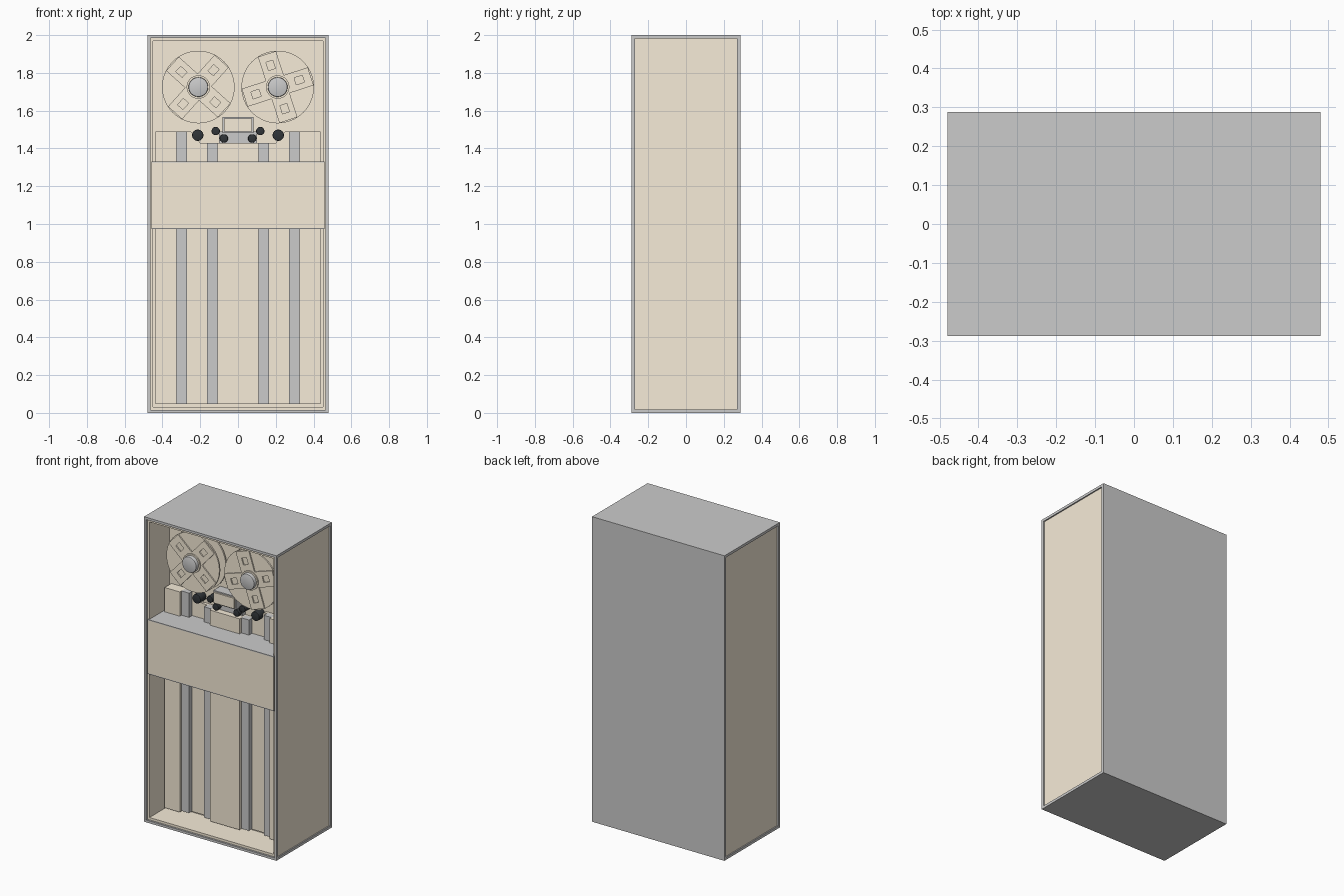
import bpy, bmesh, math
from mathutils import Vector, Matrix

if "Cube" in bpy.data.objects:
    bpy.data.objects.remove(bpy.data.objects["Cube"])

FRONT = -0.2875          # y of the cabinet front; depths are measured from here


def material(name, rgb):
    m = bpy.data.materials.new(name)
    m.diffuse_color = (*rgb, 1)
    m.use_nodes = True
    m.node_tree.nodes["Principled BSDF"].inputs["Base Color"].default_value = m.diffuse_color
    return m


TAN = material("tan", (0.93, 0.84, 0.69))
BLACK = material("black", (0.03, 0.035, 0.04))


def finish(name, bm, mat=None, smooth=False):
    bmesh.ops.recalc_face_normals(bm, faces=bm.faces)
    me = bpy.data.meshes.new(name)
    bm.to_mesh(me)
    bm.free()
    ob = bpy.data.objects.new(name, me)
    bpy.context.collection.objects.link(ob)
    if mat:
        me.materials.append(mat)
    if smooth:
        bpy.ops.object.select_all(action='DESELECT')
        ob.select_set(True)
        bpy.context.view_layer.objects.active = ob
        bpy.ops.object.shade_smooth_by_angle(angle=math.radians(35))
    return ob


def add_box(bm, x0, x1, z0, z1, d0, d1, mat=Matrix()):
    size = Matrix.Diagonal((x1 - x0, d1 - d0, z1 - z0, 1))
    pos = Matrix.Translation(((x0 + x1) / 2, FRONT + (d0 + d1) / 2, (z0 + z1) / 2))
    bmesh.ops.create_cube(bm, size=1, matrix=mat @ pos @ size)


def box(name, x0, x1, z0, z1, d0, d1, mat=None):
    bm = bmesh.new()
    add_box(bm, x0, x1, z0, z1, d0, d1)
    return finish(name, bm, mat)


def disc(name, x, z, r, d0, d1, mat=None, seg=48, bevel=0):
    """Cylinder facing the front, with an optional bevelled front rim."""
    bm = bmesh.new()
    bmesh.ops.create_cone(bm, cap_ends=True, segments=seg, radius1=r, radius2=r, depth=d1 - d0,
                          matrix=Matrix.Translation((x, FRONT + (d0 + d1) / 2, z))
                          @ Matrix.Rotation(math.pi / 2, 4, 'X'))
    if bevel:
        ymin = min(v.co.y for v in bm.verts)
        rim = [e for e in bm.edges if all(abs(v.co.y - ymin) < 1e-5 for v in e.verts)]
        bmesh.ops.bevel(bm, geom=rim, offset=bevel, segments=2, profile=0.5, affect='EDGES')
    return finish(name, bm, mat, True)


def prism(name, pts, d0, d1, mat):
    """Extrude an x-z outline from depth d0 to d1."""
    bm = bmesh.new()
    f = bm.faces.new([bm.verts.new((x, FRONT + d0, z)) for x, z in pts])
    ext = bmesh.ops.extrude_face_region(bm, geom=[f])["geom"]
    bmesh.ops.translate(bm, vec=(0, d1 - d0, 0), verts=[v for v in ext if isinstance(v, bmesh.types.BMVert)])
    return finish(name, bm, mat)


def push(bm, face, depth):
    """Sink a face straight into the body."""
    n = face.normal.copy()
    new = bmesh.ops.extrude_discrete_faces(bm, faces=[face])["faces"][0]
    bmesh.ops.translate(bm, vec=-n * depth, verts=new.verts)
    new.material_index = 1
    bm.normal_update()
    return new


# Cabinet: grey shell, inset tan side panels, open tan front cavity
bm = bmesh.new()
add_box(bm, -0.48, 0.48, 0, 2, 0, 0.575)
bm.normal_update()
for f in [f for f in bm.faces if abs(f.normal.x) > 0.9]:
    bmesh.ops.inset_region(bm, faces=[f], thickness=0.024)
    push(bm, f, 0.008)
bm.normal_update()
front = [f for f in bm.faces if f.normal.y < -0.9 and abs(f.calc_center_median().x) < 0.01
         and f.calc_area() > 1][0]
bmesh.ops.inset_region(bm, faces=[front], thickness=0.022)
lip = push(bm, front, 0.012)
bmesh.ops.inset_region(bm, faces=[lip], thickness=0.022)
for f in bm.faces:
    if any(f in e.link_faces for e in lip.edges):
        f.material_index = 1
cavity = push(bm, lip, 0.208)
for e in cavity.edges:
    for f in e.link_faces:
        f.material_index = 1
cabinet = finish("cabinet", bm)
cabinet.data.materials.append(None)
cabinet.data.materials.append(TAN)

# Middle door band
box("middle_band", -0.457, 0.457, 0.98, 1.325, 0.004, 0.2, TAN)
for z in (0.974, 1.325):
    box("band_trim", -0.457, 0.457, z, z + 0.006, 0.004, 0.2)

# Lower back plate with a stepped top
half = [(0.2, 1.43), (0.25, 1.49), (0.436, 1.49)]
outline = [(-0.436, 0.046), (0.436, 0.046)] + half[::-1] + [(-x, z) for x, z in half]
prism("lower_plate", outline, 0.2, 0.222, TAN)
box("center_panel", -0.108, 0.108, 0.046, 1.43, 0.15, 0.21, TAN)

# Vacuum columns, outer panels and rollers, mirrored left and right
for s in (-1, 1):
    def mirrored_box(name, a, b, *rest):
        box(name, *sorted((s * a, s * b)), *rest)
    mirrored_box("outer_panel", 0.326, 0.436, 0.046, 1.49, 0.15, 0.21, TAN)
    mirrored_box("outer_column", 0.271, 0.326, 0.048, 1.49, 0.168, 0.21)
    mirrored_box("inner_column", 0.108, 0.163, 0.048, 1.43, 0.168, 0.21)
    for x, z, r in ((0.213, 1.47, 0.03), (0.118, 1.492, 0.022), (0.075, 1.453, 0.022)):
        disc("roller", s * x, z, r, 0.16, 0.222, BLACK, 32, 0.004)

# Read head block with raised cover
box("head_block", -0.082, 0.082, 1.482, 1.567, 0.15, 0.222)
box("head_cover", -0.074, 0.074, 1.49, 1.559, 0.14, 0.151, TAN)
box("head_base", -0.1, 0.1, 1.43, 1.49, 0.19, 0.222)

# Tape reels: two flanges, core, four windowed arms and a hub
for cx, turn in ((-0.21, 48), (0.21, 18)):
    cz = 1.725
    disc("reel_back_flange", cx, cz, 0.192, 0.188, 0.198, TAN, 64)
    disc("reel_core", cx, cz, 0.1, 0.128, 0.19, TAN)
    disc("reel_spindle", cx, cz, 0.05, 0.19, 0.222)
    disc("reel_front_flange", cx, cz, 0.192, 0.12, 0.13, TAN, 64)
    bm = bmesh.new()
    for k in range(4):
        m = Matrix.Translation((cx, 0, cz)) @ Matrix.Rotation(-math.radians(turn + 90 * k), 4, 'Y')
        for x0, x1, z0, z1 in ((0.04, 0.184, 0.019, 0.05), (0.04, 0.184, -0.05, -0.019),
                               (0.04, 0.098, -0.019, 0.019), (0.143, 0.184, -0.019, 0.019)):
            add_box(bm, x0, x1, z0, z1, 0.112, 0.121, m)
    finish("reel_arms", bm, TAN)
    disc("hub_ring", cx, cz, 0.062, 0.104, 0.122, TAN)
    disc("hub", cx, cz, 0.052, 0.08, 0.122, None, 48, 0.006)
